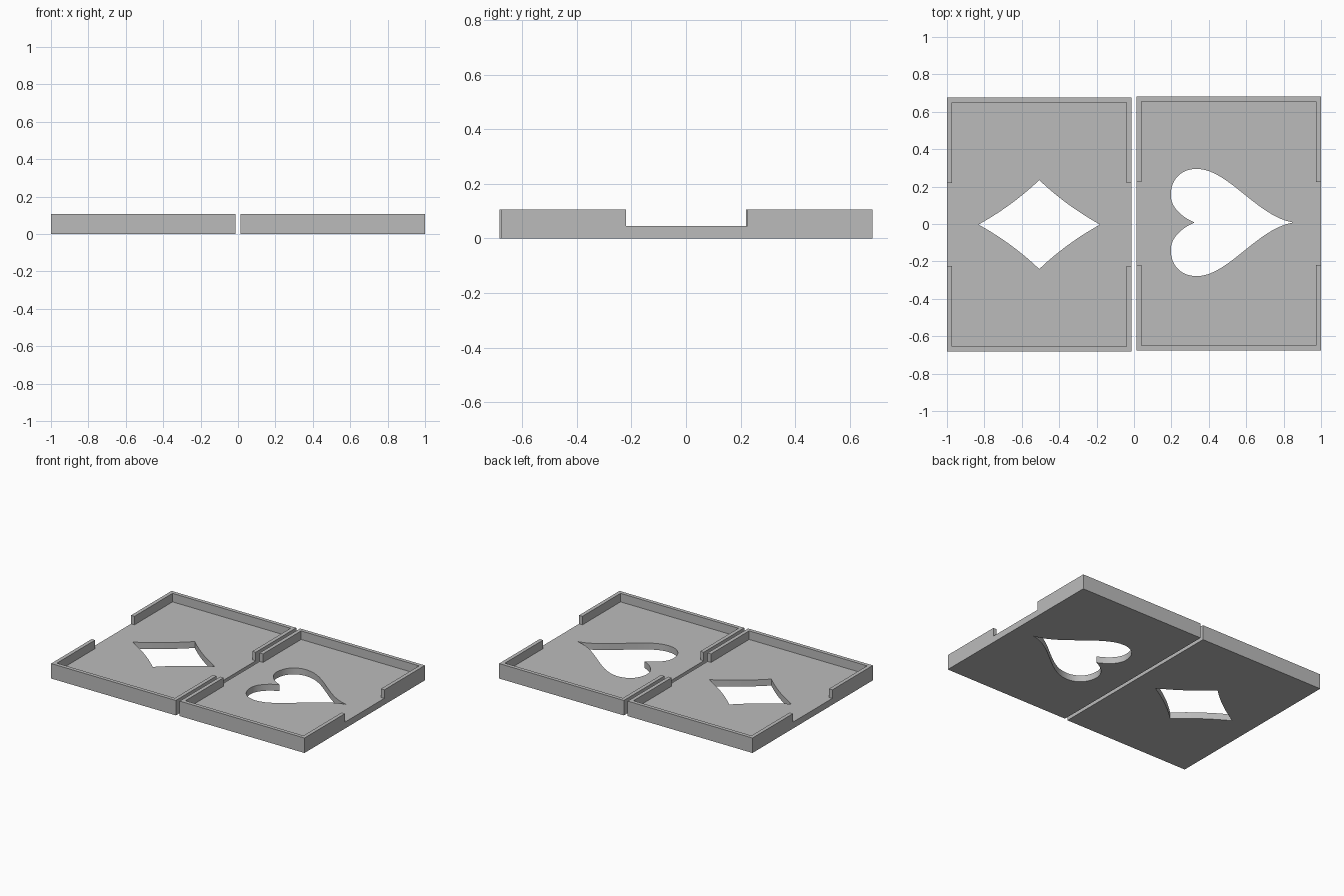
import bpy
from mathutils import Vector
from mathutils.geometry import interpolate_bezier

cube = bpy.data.objects.get("Cube")
if cube:
    bpy.data.objects.remove(cube, do_unlink=True)

WIDTH, DEPTH, HEIGHT = 0.987, 1.36, 0.107
FLOOR, WALL, NOTCH = 0.046, 0.027, 0.222

grey = bpy.data.materials.new("matte grey")
grey.use_nodes = True
grey.diffuse_color = (0.5, 0.5, 0.5, 1)
grey.node_tree.nodes["Principled BSDF"].inputs["Base Color"].default_value = (0.5, 0.5, 0.5, 1)


def prism(name, outline, z0, z1):
    """Extrude a counter-clockwise outline from z0 to z1."""
    n = len(outline)
    verts = [(x, y, z) for z in (z0, z1) for x, y in outline]
    sides = [(i, (i + 1) % n, (i + 1) % n + n, i + n) for i in range(n)]
    mesh = bpy.data.meshes.new(name)
    mesh.from_pydata(verts, [], [range(n - 1, -1, -1), range(n, 2 * n)] + sides)
    mesh.materials.append(grey)
    ob = bpy.data.objects.new(name, mesh)
    bpy.context.collection.objects.link(ob)
    return ob


def bezier(points, steps):
    """Points along one cubic segment, without its last point."""
    path = interpolate_bezier(*[Vector(p).to_3d() for p in points], steps)
    return [(p.x, p.y) for p in path[:-1]]


def rectangle(w, d):
    return [(-w, -d), (w, -d), (w, d), (-w, d)]


def tray(name, centre, hole):
    w, d = WIDTH / 2, DEPTH / 2
    iw, idp, out = w - WALL, d - WALL, w + 0.1
    body = prism(name, rectangle(w, d), 0, HEIGHT)
    # pocket outline, widened where the side walls are open
    quarter = [(iw, idp), (iw, NOTCH), (out, NOTCH)]
    top_right = quarter[::-1]
    top_left = [(-x, y) for x, y in quarter]
    pocket = top_right + top_left
    pocket += [(-x, -y) for x, y in pocket]
    cutters = [prism("pocket_cutter", pocket, FLOOR, HEIGHT + 0.1),
               prism("hole_cutter", hole, -0.1, HEIGHT + 0.2)]
    bpy.ops.object.select_all(action="DESELECT")
    bpy.context.view_layer.objects.active = body
    body.select_set(True)
    for cutter in cutters:
        cutter.hide_render = True
        cut = body.modifiers.new("cut", "BOOLEAN")
        cut.operation, cut.solver, cut.object = "DIFFERENCE", "EXACT", cutter
        bpy.ops.object.modifier_apply(modifier=cut.name)
        bpy.data.objects.remove(cutter, do_unlink=True)
    bpy.ops.object.shade_smooth_by_angle()
    body.location = (*centre, 0)


# Diamond opening with slightly hollow sides
a, b = 0.325, 0.238
side = bezier([(a, 0), (a * 0.63, b * 0.28), (a * 0.29, b * 0.62), (0, b)], 12)
back = [(-x, y) for x, y in side[:0:-1]]
upper = side + [(0, b)] + back
diamond = upper + [(-x, -y) for x, y in upper]

# Heart opening, lying on its side with the tip towards +x
segments = [
    [(0.345, 0), (0.155, 0.03), (-0.005, 0.287), (-0.17, 0.287)],
    [(-0.17, 0.287), (-0.255, 0.287), (-0.31, 0.23), (-0.31, 0.145)],
    [(-0.31, 0.145), (-0.31, 0.085), (-0.255, 0.03), (-0.182, 0)],
]
half = [p for s in segments for p in bezier(s, 16)]
heart = half + [(-0.182, 0)] + [(x, -y) for x, y in half[:0:-1]]
heart = [(x, y + 0.005) for x, y in heart]

offset = 1 - WIDTH / 2
tray("diamond_tray", (-offset, -0.003), diamond)
tray("heart_tray", (offset, 0.003), heart)
